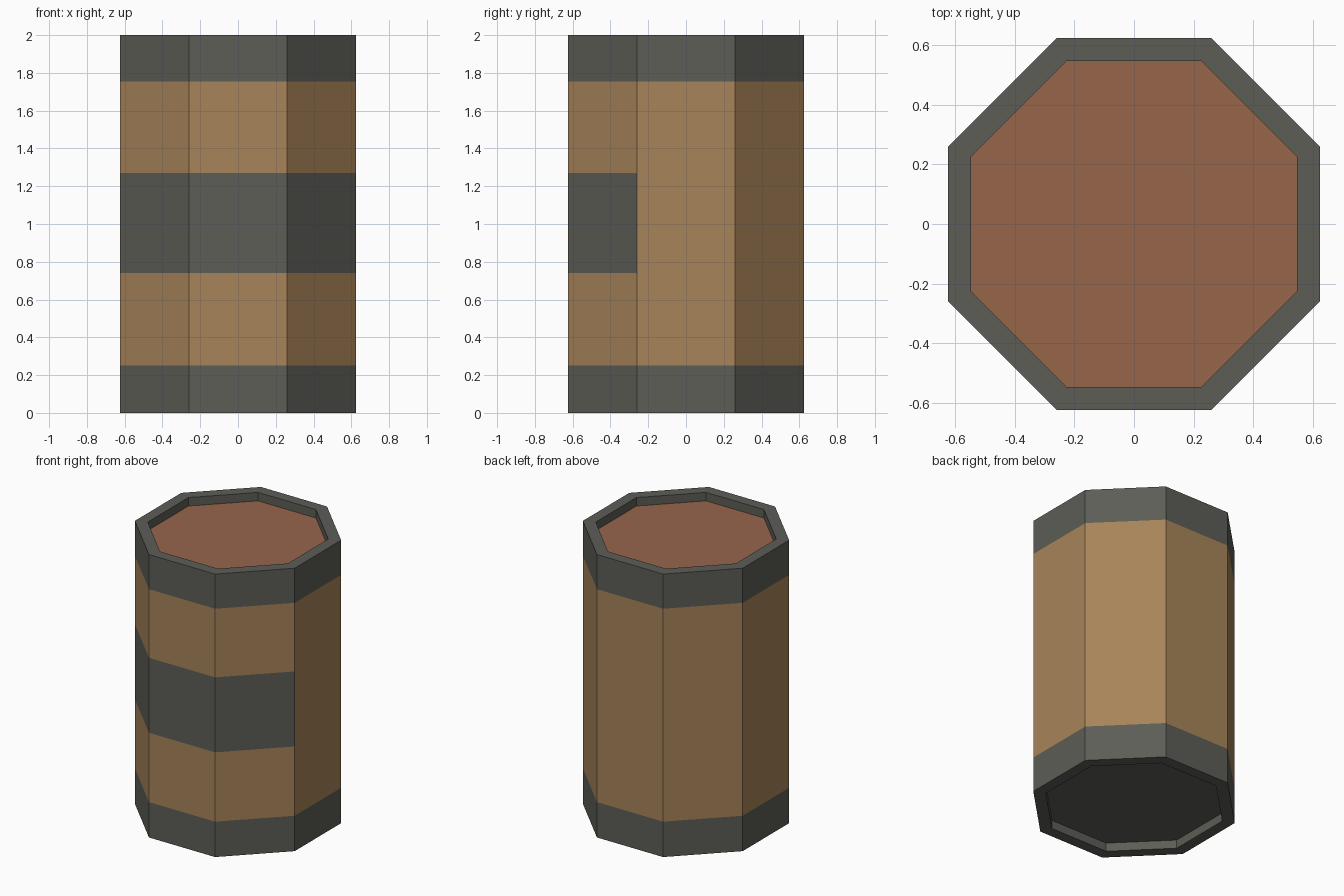
import bpy, bmesh, math

if "Cube" in bpy.data.objects:
    bpy.data.objects.remove(bpy.data.objects["Cube"])

def mat(name, rgb):
    m = bpy.data.materials.new(name)
    lin = [((c / 255 + 0.055) / 1.055) ** 2.4 for c in rgb]
    m.diffuse_color = (*lin, 1)
    m.use_nodes = True
    m.node_tree.nodes["Principled BSDF"].inputs["Base Color"].default_value = m.diffuse_color
    return m

WOOD = mat("tan_wood", (167, 132, 89))
METAL = mat("dark_metal", (93, 93, 87))
LID = mat("red_brown_lid", (151, 102, 75))

SIDES = 8
OUTER, INNER, DEPTH = 0.625, 0.547, 0.06   # apothems and recess depth

# profile from the bottom recess, up the outside, into the top recess
profile = [(INNER, DEPTH), (INNER, 0), (OUTER, 0), (OUTER, 0.25), (OUTER, 0.74),
           (OUTER, 1.27), (OUTER, 1.755), (OUTER, 2), (INNER, 2), (INNER, 2 - DEPTH)]

bm = bmesh.new()
rings = []
for apothem, z in profile:
    r = apothem / math.cos(math.pi / SIDES)
    rings.append([bm.verts.new((r * math.cos(a), r * math.sin(a), z))
                  for a in ((i + 0.5) * 2 * math.pi / SIDES for i in range(SIDES))])
for lo, hi in zip(rings, rings[1:]):
    for i in range(SIDES):
        j = (i + 1) % SIDES
        bm.faces.new((lo[i], lo[j], hi[j], hi[i]))
bm.faces.new(rings[0][::-1])
bm.faces.new(rings[-1])
bmesh.ops.recalc_face_normals(bm, faces=bm.faces[:])

# colours: metal hoops and rims, wood staves, label band on the three front sides
for f in bm.faces:
    c = f.calc_center_median()
    outside = math.hypot(c.x, c.y) > OUTER - 0.01
    f.material_index = 1
    if outside and 0.25 < c.z < 1.755:
        band = 0.74 < c.z < 1.27 and f.normal.y < -0.3
        f.material_index = 1 if band else 0
    elif len(f.verts) == SIDES and c.z > 1:
        f.material_index = 2

mesh = bpy.data.meshes.new("barrel")
bm.to_mesh(mesh)
bm.free()
for m in (WOOD, METAL, LID):
    mesh.materials.append(m)
bpy.context.collection.objects.link(bpy.data.objects.new("barrel", mesh))
